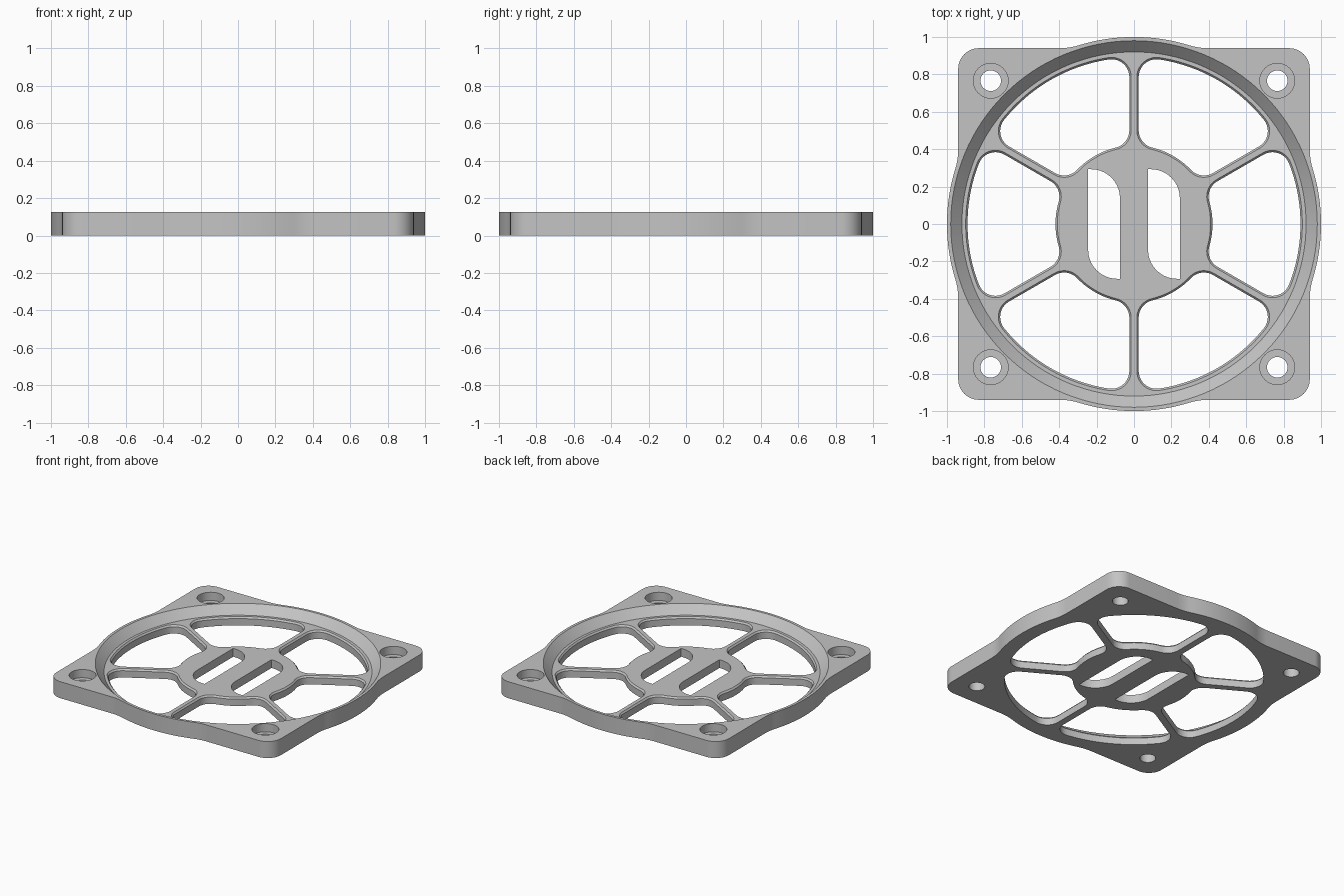
import bpy, bmesh
from math import sin, cos, asin, atan2, degrees, radians, hypot

cube = bpy.data.objects.get("Cube")
if cube:
    bpy.data.objects.remove(cube, do_unlink=True)

HEIGHT, FLOOR = 0.125, 0.063
SIDE, ROUND, BLEND = 0.94, 0.11, 0.36


def polar(r, deg):
    return (r * cos(radians(deg)), r * sin(radians(deg)))


def arc(centre, r, a, b, steps=10):
    pts = [polar(r, a + (b - a) * i / steps) for i in range(steps + 1)]
    return [(centre[0] + x, centre[1] + y) for x, y in pts]


def rotate(pts, deg):
    c, s = cos(radians(deg)), sin(radians(deg))
    return [(x * c - y * s, x * s + y * c) for x, y in pts]


def clean(pts):
    """Drop points that repeat the one before."""
    return [p for i, p in enumerate(pts)
            if hypot(p[0] - pts[i - 1][0], p[1] - pts[i - 1][1]) > 1e-5]


def loft(name, rings):
    """Closed solid through equal outlines stacked at rising heights."""
    bm = bmesh.new()
    loops = [[bm.verts.new((x, y, z)) for x, y in pts] for pts, z in rings]
    n = len(loops[0])
    for low, high in zip(loops, loops[1:]):
        for i in range(n):
            j = (i + 1) % n
            bm.faces.new((low[i], low[j], high[j], high[i]))
    bm.faces.new(loops[0][::-1])
    bm.faces.new(loops[-1])
    bmesh.ops.recalc_face_normals(bm, faces=bm.faces)
    mesh = bpy.data.meshes.new(name)
    bm.to_mesh(mesh)
    bm.free()
    obj = bpy.data.objects.new(name, mesh)
    bpy.context.collection.objects.link(obj)
    return obj


def cut(body, cutter):
    """Subtract the cutter, apply the result and remove the cutter."""
    cutter.hide_render = True
    mod = body.modifiers.new("cut", "BOOLEAN")
    mod.operation, mod.solver, mod.object = "DIFFERENCE", "EXACT", cutter
    deps = bpy.context.evaluated_depsgraph_get()
    mesh = bpy.data.meshes.new_from_object(body.evaluated_get(deps))
    body.modifiers.clear()
    body.data = mesh
    bpy.data.objects.remove(cutter, do_unlink=True)


def frame_outline():
    """Rounded square blended into a bulging circle on each side."""
    x = SIDE + BLEND
    y = ((1 + BLEND) ** 2 - x ** 2) ** 0.5
    t = degrees(atan2(y, x))
    k = SIDE - ROUND
    side = (arc((k, -k), ROUND, -90, 0)
            + arc((x, -y), BLEND, 180, 180 - t)
            + arc((0, 0), 1, -t, t, 24)
            + arc((x, y), BLEND, 180 + t, 180))
    return clean([p for q in range(4) for p in rotate(side, 90 * q)])


def opening_outline(grow):
    """Ring sector between two spokes, with rounded corners."""
    w, r = 0.025 - grow, 0.095 + grow
    outer, inner = 0.89 + grow, 0.42 - grow
    to = degrees(asin((w + r) / (outer - r)))
    ti = degrees(asin((w + r) / (inner + r)))
    return clean(arc(polar(outer - r, to), r, -90, to)
                 + arc((0, 0), outer, to, 60 - to, 24)
                 + arc(polar(outer - r, 60 - to), r, 60 - to, 150)
                 + arc(polar(inner + r, 60 - ti), r, 150, 240 - ti)
                 + arc((0, 0), inner, 60 - ti, ti)
                 + arc(polar(inner + r, ti), r, 180 + ti, 270))


def slot_outline(x):
    """Upright slot rounded at two opposite corners."""
    w, h, r = 0.085, 0.293, 0.155
    return ([(x - w, h)] + arc((x + w - r, h - r), r, 90, 0)
            + [(x + w, -h)] + arc((x - w + r, r - h), r, 270, 180))


# Frame plate
body = loft("fan_guard", [(frame_outline(), 0), (frame_outline(), HEIGHT)])

# Sloped round recess
slope = 0.06 / (HEIGHT - FLOOR)
top = HEIGHT + 0.05
cut(body, loft("recess", [
    (arc((0, 0), 0.92, 0, 360, 128)[:-1], FLOOR),
    (arc((0, 0), 0.92 + slope * (top - FLOOR), 0, 360, 128)[:-1], top)]))

# Six openings with chamfered upper edges, leaving hub and spokes
small, large = opening_outline(0), opening_outline(0.02)
for i in range(6):
    a = 30 + 60 * i
    cut(body, loft("opening", [
        (rotate(small, a), -0.1),
        (rotate(small, a), FLOOR - 0.012),
        (rotate(large, a), FLOOR + 0.012)]))

# Two hub slots
for x in (-0.16, 0.16):
    cut(body, loft("hub_slot", [(slot_outline(x), -0.1), (slot_outline(x), 0.3)]))

# Counterbored screw holes
for sx in (-1, 1):
    for sy in (-1, 1):
        c = (sx * 0.766, sy * 0.766)
        hole = arc(c, 0.055, 0, 360, 32)[:-1]
        bore = arc(c, 0.093, 0, 360, 32)[:-1]
        cut(body, loft("screw_hole", [
            (hole, -0.1), (hole, FLOOR), (bore, FLOOR), (bore, 0.3)]))

# Colour and shading
grey = bpy.data.materials.new("light grey")
grey.use_nodes = True
colour = (0.55, 0.55, 0.55, 1)
grey.diffuse_color = colour
grey.node_tree.nodes["Principled BSDF"].inputs["Base Color"].default_value = colour
body.data.materials.clear()
body.data.materials.append(grey)
bpy.ops.object.select_all(action="DESELECT")
body.select_set(True)
bpy.context.view_layer.objects.active = body
bpy.ops.object.shade_smooth_by_angle(angle=radians(25))
